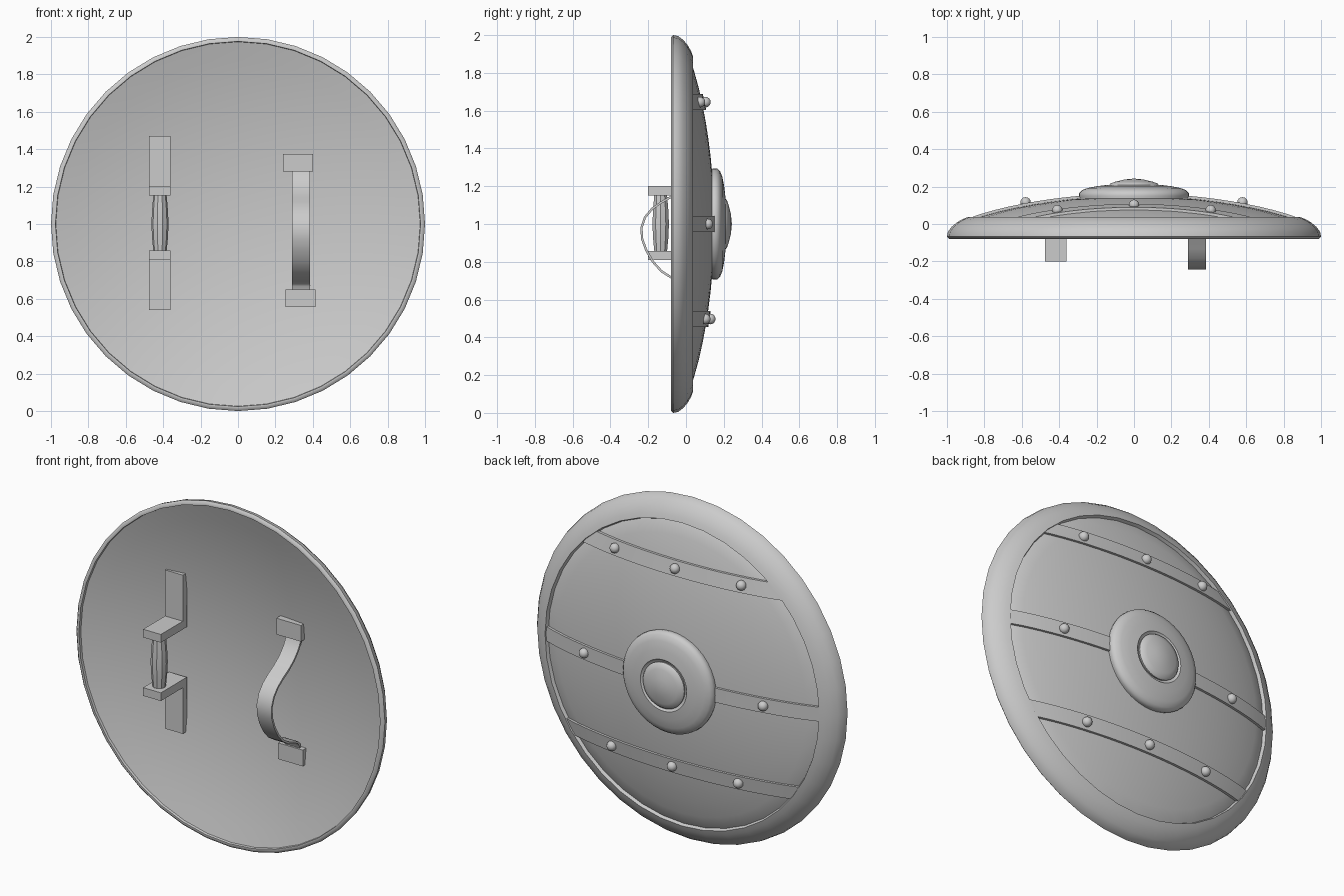
import bpy, bmesh, math
from mathutils import Matrix, Vector

if "Cube" in bpy.data.objects:
    bpy.data.objects.remove(bpy.data.objects["Cube"])

SIDES = 40


def dome(x, z):
    """Outer surface depth (y) of the shield face at x, z."""
    r2 = x * x + (z - 1) ** 2
    return 0.15 - 0.155 * r2 - 0.03 * r2 ** 4


def finish(name, bm, angle=35):
    bmesh.ops.remove_doubles(bm, verts=bm.verts, dist=1e-5)
    bmesh.ops.recalc_face_normals(bm, faces=bm.faces)
    me = bpy.data.meshes.new(name)
    bm.to_mesh(me)
    bm.free()
    ob = bpy.data.objects.new(name, me)
    bpy.context.collection.objects.link(ob)
    if angle:
        bpy.ops.object.select_all(action='DESELECT')
        ob.select_set(True)
        bpy.context.view_layer.objects.active = ob
        bpy.ops.object.shade_smooth_by_angle(angle=math.radians(angle))
    return ob


def lathe(name, profile, closed=False, angle=35):
    """Spin (radius, y) points around the shield axis."""
    bm = bmesh.new()
    vs = [bm.verts.new((0, y, 1 + r)) for r, y in profile]
    pairs = list(zip(vs, vs[1:])) + ([(vs[-1], vs[0])] if closed else [])
    es = [bm.edges.new(p) for p in pairs]
    bmesh.ops.spin(bm, geom=vs + es, cent=(0, 0, 1), axis=(0, 1, 0),
                   angle=math.tau, steps=SIDES, use_merge=True)
    return finish(name, bm, angle)


def sweep(name, sections, angle=35):
    """Skin a list of four-cornered sections and cap both ends."""
    bm = bmesh.new()
    rings = [[bm.verts.new(p) for p in s] for s in sections]
    for a, b in zip(rings, rings[1:]):
        for i in range(4):
            j = (i + 1) % 4
            bm.faces.new((a[i], a[j], b[j], b[i]))
    bm.faces.new(rings[0])
    bm.faces.new(rings[-1])
    return finish(name, bm, angle)


def box(name, x0, x1, y0, y1, z0, z1):
    bm = bmesh.new()
    m = Matrix.Translation(((x0 + x1) / 2, (y0 + y1) / 2, (z0 + z1) / 2)) \
        @ Matrix.Diagonal((x1 - x0, y1 - y0, z1 - z0, 1))
    bmesh.ops.create_cube(bm, size=1, matrix=m)
    return finish(name, bm, 0)


# domed face, a shell with inner and outer skins
outer = [(0.9 * i / 10, dome(0.9 * i / 10, 1)) for i in range(11)]
inner = [(r, 0.083 - 0.155 * r * r) for r in [0.975 * i / 10 for i in range(10, -1, -1)]]
lathe("shield_face", outer + inner)

# rounded rim
lathe("rim", [(0.973, -0.055), (0.976, -0.079), (0.988, -0.08), (1.0, -0.068),
              (0.995, -0.042), (0.975, -0.015), (0.945, 0.01), (0.915, 0.027),
              (0.888, 0.037), (0.876, 0.01), (0.94, -0.02)], closed=True, angle=50)

# central boss: rounded ring and button
lathe("boss_ring", [(0.285, 0.11), (0.295, 0.15), (0.293, 0.165), (0.28, 0.18),
                    (0.25, 0.192), (0.2, 0.202), (0.15, 0.208), (0.138, 0.195),
                    (0, 0.195)], angle=50)
lathe("boss_button", [(0.13, 0.19), (0.134, 0.207), (0.126, 0.217),
                      (0.1, 0.226), (0.05, 0.238), (0, 0.243)], angle=50)

# three bands following the dome, with rivets
for label, z, rivets in (("upper", 1.645, (-0.41, 0, 0.41)),
                         ("middle", 1.0, (-0.58, 0.58)),
                         ("lower", 0.497, (-0.41, 0, 0.41))):
    sections = []
    for i in range(25):
        u = i / 12 - 1
        row = []
        for zz, lift in ((z - 0.042, -0.01), (z - 0.042, 0.014),
                         (z + 0.042, 0.014), (z + 0.042, -0.01)):
            x = u * math.sqrt(0.89 ** 2 - (zz - 1) ** 2)
            row.append((x, dome(x, zz) + lift, zz))
        sections.append(row)
    sweep(label + "_band", sections)
    for n, x in enumerate(rivets):
        bm = bmesh.new()
        bmesh.ops.create_uvsphere(
            bm, u_segments=16, v_segments=8, radius=0.028,
            matrix=Matrix.Translation((x, dome(x, z) + 0.018, z)))
        finish(f"{label}_rivet_{n + 1}", bm, 60)

# hand grip: L brackets and bulged bar
for label, arm, plate in (("upper", (1.152, 1.2), (1.152, 1.47)),
                          ("lower", (0.81, 0.858), (0.54, 0.858))):
    box(label + "_grip_arm", -0.475, -0.36, -0.2, 0.04, *arm)
    box(label + "_grip_plate", -0.475, -0.36, 0.003, 0.04, *plate)
bm = bmesh.new()
rings = []
for z, r in ((0.85, 0.035), (0.92, 0.042), (1.0, 0.046), (1.08, 0.042), (1.16, 0.035)):
    rings.append([bm.verts.new((-0.417 + r * math.cos(k * math.tau / 10),
                                -0.134 + r * math.sin(k * math.tau / 10), z))
                  for k in range(10)])
for a, b in zip(rings, rings[1:]):
    for k in range(10):
        bm.faces.new((a[k], a[(k + 1) % 10], b[(k + 1) % 10], b[k]))
bm.faces.new(rings[0])
bm.faces.new(rings[-1])
finish("grip_bar", bm, 20)

# arm strap: curved band with two end plates
path = [Vector((0, y, z)) for y, z in (
    (0.045, 1.32), (0.035, 1.27), (0.01, 1.225), (-0.03, 1.18), (-0.08, 1.143),
    (-0.13, 1.115), (-0.18, 1.08), (-0.217, 1.035), (-0.236, 0.98), (-0.232, 0.92),
    (-0.21, 0.86), (-0.175, 0.80), (-0.13, 0.75), (-0.08, 0.718), (-0.03, 0.698),
    (0.005, 0.688), (0.022, 0.67), (0.03, 0.62))]
sections = []
for i, p in enumerate(path):
    t = (path[min(i + 1, len(path) - 1)] - path[max(i - 1, 0)]).normalized()
    n = Vector((0, -t.z, t.y)) * 0.006
    sections.append([(x, q.y, q.z) for x, q in
                     ((0.29, p - n), (0.385, p - n), (0.385, p + n), (0.29, p + n))])
sweep("arm_strap", sections, 50)
box("upper_strap_plate", 0.24, 0.4, 0.012, 0.06, 1.28, 1.375)
box("lower_strap_plate", 0.255, 0.415, 0.008, 0.055, 0.555, 0.65)
